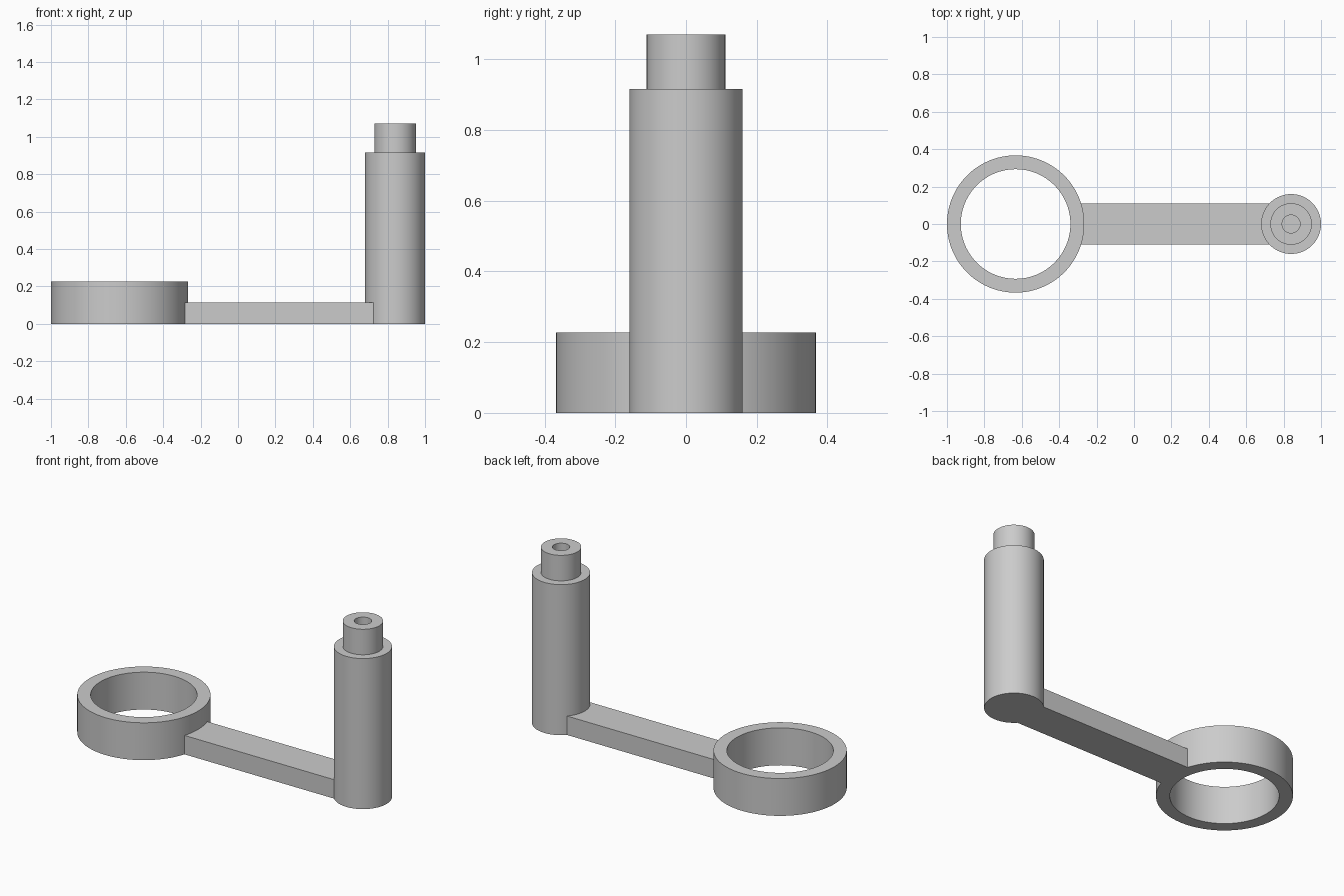
import bpy, bmesh, math

if "Cube" in bpy.data.objects:
    bpy.data.objects.remove(bpy.data.objects["Cube"])

SEGMENTS = 96
grey = bpy.data.materials.new("plain grey")
grey.diffuse_color = (0.6, 0.6, 0.6, 1)
grey.use_nodes = True
grey.node_tree.nodes["Principled BSDF"].inputs["Base Color"].default_value = grey.diffuse_color


def make_object(name, bm):
    bmesh.ops.recalc_face_normals(bm, faces=bm.faces)
    mesh = bpy.data.meshes.new(name)
    bm.to_mesh(mesh)
    bm.free()
    mesh.materials.append(grey)
    obj = bpy.data.objects.new(name, mesh)
    bpy.context.collection.objects.link(obj)
    return obj


def lathe(name, x, profile, closed):
    """Spin (radius, z) points about a vertical axis at x."""
    bm = bmesh.new()
    verts = [bm.verts.new((x + r, 0, z)) for r, z in profile]
    edges = [bm.edges.new(p) for p in zip(verts, verts[1:])]
    if closed:
        edges.append(bm.edges.new((verts[-1], verts[0])))
    bmesh.ops.spin(bm, geom=verts + edges, cent=(x, 0, 0), axis=(0, 0, 1),
                   angle=math.tau, steps=SEGMENTS, use_duplicate=False)
    bmesh.ops.remove_doubles(bm, verts=bm.verts, dist=1e-5)
    return make_object(name, bm)


# Open ring at the left end
ring = lathe("ring", -0.633,
             [(0.293, 0), (0.367, 0), (0.367, 0.227), (0.293, 0.227)], True)

# Stepped post with a blind hole in its top
post = lathe("post", 0.84,
             [(0, 0), (0.16, 0), (0.16, 0.915), (0.111, 0.915),
              (0.111, 1.07), (0.048, 1.07), (0.048, 0.77), (0, 0.77)], False)

# Flat arm, its ends buried in the ring wall and the post
bm = bmesh.new()
bmesh.ops.create_cube(bm, size=1)
x0, x1 = -0.31, 0.80
for v in bm.verts:
    v.co = (x0 if v.co.x < 0 else x1, 0.11 * (1 if v.co.y > 0 else -1),
            0.115 if v.co.z > 0 else 0)
arm = make_object("bracket_arm", bm)

# Fuse the three parts into one clean solid
bpy.context.view_layer.objects.active = arm
arm.select_set(True)
for part in (ring, post):
    mod = arm.modifiers.new("fuse", 'BOOLEAN')
    mod.operation = 'UNION'
    mod.solver = 'EXACT'
    mod.object = part
    bpy.ops.object.modifier_apply(modifier=mod.name)
    bpy.data.objects.remove(part)

arm.name = "ring_and_post_bracket"
bpy.ops.object.shade_smooth_by_angle(angle=math.radians(30))
